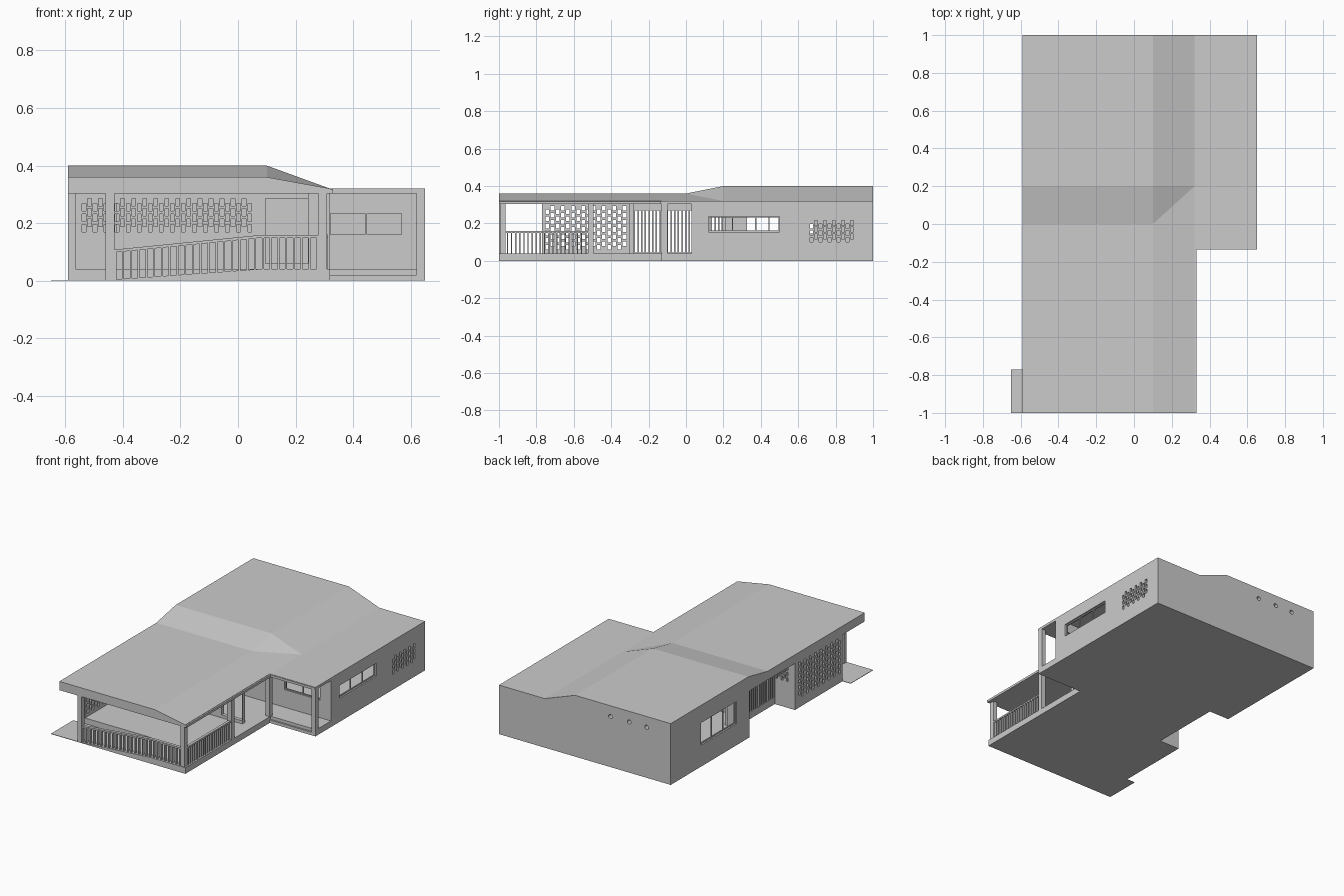
import bpy, bmesh, math
from mathutils import Vector

if "Cube" in bpy.data.objects:
    bpy.data.objects.remove(bpy.data.objects["Cube"])


def finish(name, bm):
    bmesh.ops.remove_doubles(bm, verts=bm.verts, dist=1e-5)
    bmesh.ops.recalc_face_normals(bm, faces=bm.faces)
    me = bpy.data.meshes.new(name)
    bm.to_mesh(me)
    bm.free()
    ob = bpy.data.objects.new(name, me)
    bpy.context.collection.objects.link(ob)
    return ob


def add_box(bm, x0, x1, y0, y1, z0, z1):
    vs = bmesh.ops.create_cube(bm, size=1)['verts']
    for v in vs:
        v.co = Vector(((x0 + x1) / 2 + v.co.x * (x1 - x0),
                       (y0 + y1) / 2 + v.co.y * (y1 - y0),
                       (z0 + z1) / 2 + v.co.z * (z1 - z0)))


def boxes(name, items):
    bm = bmesh.new()
    for it in items:
        add_box(bm, *it)
    return finish_raw(name, bm)


def finish_raw(name, bm):
    me = bpy.data.meshes.new(name)
    bm.to_mesh(me)
    bm.free()
    ob = bpy.data.objects.new(name, me)
    bpy.context.collection.objects.link(ob)
    return ob


def extrude_profile(name, pts, along, a, b):
    """Prism from a profile: (x,y) swept in z, or (x,z) swept in y."""
    bm = bmesh.new()
    put = (lambda p, q, r: (p, q, r)) if along == 'z' else (lambda p, q, r: (p, r, q))
    f = bm.faces.new([bm.verts.new(put(p, q, a)) for p, q in pts])
    g = bmesh.ops.extrude_face_region(bm, geom=[f])['geom']
    step = (0, 0, b - a) if along == 'z' else (0, b - a, 0)
    bmesh.ops.translate(bm, vec=step, verts=[v for v in g if isinstance(v, bmesh.types.BMVert)])
    return finish(name, bm)


def wall(name, axis, d0, d1, u0, u1, z0, z1, holes=()):
    """Straight wall along x or y with rectangular openings (u0,u1,z0,z1)."""
    r = lambda s: sorted({round(v, 5) for v in s})
    us = r([u0, u1] + [v for h in holes for v in h[:2]])
    zs = r([z0, z1] + [v for h in holes for v in h[2:]])

    def solid(i, j):
        if not (0 <= i < len(us) - 1 and 0 <= j < len(zs) - 1):
            return False
        u, z = (us[i] + us[i + 1]) / 2, (zs[j] + zs[j + 1]) / 2
        return not any(h[0] < u < h[1] and h[2] < z < h[3] for h in holes)
    bm = bmesh.new()

    def quad(*c):
        bm.faces.new([bm.verts.new((u, d, z) if axis == 'x' else (d, u, z)) for u, d, z in c])
    for i in range(len(us) - 1):
        for j in range(len(zs) - 1):
            if not solid(i, j):
                continue
            a, b, c, e = us[i], us[i + 1], zs[j], zs[j + 1]
            for d in (d0, d1):
                quad((a, d, c), (b, d, c), (b, d, e), (a, d, e))
            for u, k in ((a, -1), (b, 1)):
                if not solid(i + k, j):
                    quad((u, d0, c), (u, d1, c), (u, d1, e), (u, d0, e))
            for z, k in ((c, -1), (e, 1)):
                if not solid(i, j + k):
                    quad((a, d0, z), (b, d0, z), (b, d1, z), (a, d1, z))
    return finish(name, bm)


def breeze(u0, u1, z0, cols, rows, pz, w, h):
    """Staggered pattern of screen-block openings."""
    p = (u1 - u0) / cols
    out = []
    for i in range(cols):
        u = u0 + p * (i + 0.5)
        for j in range(rows):
            z = z0 + j * pz + (pz / 2 if i % 2 else 0)
            out.append((u - w / 2, u + w / 2, z, z + h))
    return out


def window(name, axis, d, u0, u1, z0, z1, bars):
    f, t = 0.006, 0.008
    cells = [(u0, u1, z0, z0 + f), (u0, u1, z1 - f, z1)]
    cells += [(u, u + f, z0, z1) for u in [u0] + bars + [u1 - f]]
    boxes(name, [(a, b, d, d + t, c, e) if axis == 'x' else (d, d + t, a, b, c, e)
                 for a, b, c, e in cells])


EAVE, FLOOR = 0.303, 0.04

# Floor slab, edge step, entry ramp and ground plate
extrude_profile("floor_slab", [(-.59, -.77), (.30, -.77), (.30, -.52), (.32, -.52), (.32, -.12),
                               (.64, -.12), (.64, 1), (-.59, 1), (-.59, .19), (-.445, .19),
                               (-.445, -.28), (-.59, -.28)], 'z', 0, FLOOR)
extrude_profile("entry_ramp", [(-.46, 0), (.32, 0), (.32, FLOOR), (.07, FLOOR), (-.46, .002)],
                'y', -1, -.77)
boxes("ground_plate", [(-.65, -.43, -1, -.77, 0, .003)])
boxes("slab_edges", [(.32, .65, -.13, -.12, 0, .02), (.64, .65, -.13, .03, 0, FLOOR),
                     (.30, .32, -.77, -.52, 0, FLOOR)])


# Faceted roof with raised rear section and L-shaped outline
def roof_z(x, y):
    if x > .3:
        return .32
    return .36 + .04 * min(max(y / .2, 0), 1)


bm = bmesh.new()
xs, ys = [-.59, .1, .32, .65], [-1, -.13, 0, .2, 1]
top = {(i, j): bm.verts.new((x, y, roof_z(x, y))) for i, x in enumerate(xs) for j, y in enumerate(ys)
       if not (i == 3 and j == 0)}
for i in range(3):
    for j in range(4):
        if i == 2 and j == 0:
            continue
        a, b, c, d = top[i, j], top[i + 1, j], top[i + 1, j + 1], top[i, j + 1]
        if (i, j) == (1, 2):
            bm.faces.new((a, b, c))
            bm.faces.new((a, c, d))
        else:
            bm.faces.new((a, b, c, d))
g = bmesh.ops.extrude_face_region(bm, geom=bm.faces[:], use_keep_orig=True)['geom']
for v in g:
    if isinstance(v, bmesh.types.BMVert):
        v.co.z = EAVE
roof = finish("roof", bm)
boxes("gutter", [(.32, .33, -1, -.13, EAVE, .318), (.32, .65, -.135, -.13, EAVE, .318)])

# Round vents near the top of the back wall
for i, x in enumerate((-.416, -.29, -.155)):
    bpy.ops.mesh.primitive_cylinder_add(vertices=12, radius=.014, depth=.06,
                                        location=(x, 1, .33), rotation=(math.pi / 2, 0, 0))
    cutter = bpy.context.object
    cutter.name = f"vent_cutter_{i}"
    cutter.hide_render = True
    cutter.hide_set(True)
    m = roof.modifiers.new("vent", 'BOOLEAN')
    m.object, m.solver = cutter, 'EXACT'

# Outer walls
T = .025
wall("back_wall", 'x', 1 - T, 1, -.59, .65, 0, EAVE)
wall("right_wall", 'y', .65 - T, .65, .03, 1 - T, 0, EAVE,
     [(.12, .5, .155, .237)] + breeze(.66, .9, .1, 10, 3, .036, .016, .026))
wall("left_wall", 'y', -.59, -.59 + T, .19, 1 - T, 0, EAVE, [(.32, .69, .14, .285)])
wall("left_screen_wall", 'y', -.59, -.59 + T, -.77, -.28, 0, EAVE,
     breeze(-.755, -.315, .06, 16, 6, .038, .019, .025))

# Inner walls around the porch
wall("front_screen_wall", 'x', -.305, -.28, -.565, .245, 0, EAVE,
     breeze(-.545, .05, .17, 31, 3, .036, .013, .026) + [(.095, .244, .06, .285)])
wall("porch_rear_wall", 'x', .03, .055, -.445, .625, FLOOR, EAVE, [(.315, .575, .155, .24)])
wall("recess_return", 'x', .19, .215, -.565, -.445, 0, EAVE)

# Window frames
window("right_window", 'y', .632, .12, .5, .155, .237, [.245, .37])
window("left_window", 'y', -.58, .32, .69, .14, .285, [.44, .56])
window("front_window", 'x', .035, .315, .575, .155, .24, [.442])

# Vertical slat screen in the left recess
n = 24
slats = [(-.445, -.42, -.28 + i * .0196, -.28 + i * .0196 + .008, FLOOR, .27) for i in range(n + 1)]
boxes("slat_screen", slats + [(-.445, -.42, -.28, .19, .27, EAVE), (-.445, -.42, -.28, .19, 0, .045)])

# Posts
boxes("posts", [(-.46, -.43, -1, -.97, 0, EAVE), (.28, .31, -.995, -.965, 0, EAVE),
                (.29, .32, -.525, -.495, 0, EAVE), (.29, .32, -.13, -.1, 0, EAVE),
                (.62, .65, -.13, -.1, 0, EAVE)])


# Porch railings: the front one follows the ramp
def ramp(x):
    return FLOOR * min(1, (x + .43) / .5)


def handrail(name, base, depth):
    extrude_profile(name, [(-.43, base), (.07, base + .05), (.28, base + .05),
                           (.28, base + .05 + depth), (.07, base + .05 + depth), (-.43, base + depth)],
                    'y', -.995, -.975)


handrail("front_handrail", .098, .01)
bars = []
for i in range(27):
    x = -.43 + i * .027
    bars.append((x, x + .007, -.995, -.978, ramp(x), .102 + .05 * min(1, (x + .43) / .5)))
boxes("front_balusters", bars)
boxes("side_railing", [(.295, .312, -.965, -.525, .15, .16)] +
      [(.297, .311, y, y + .007, FLOOR, .152) for y in [-.958 + i * .022 for i in range(20)]])
